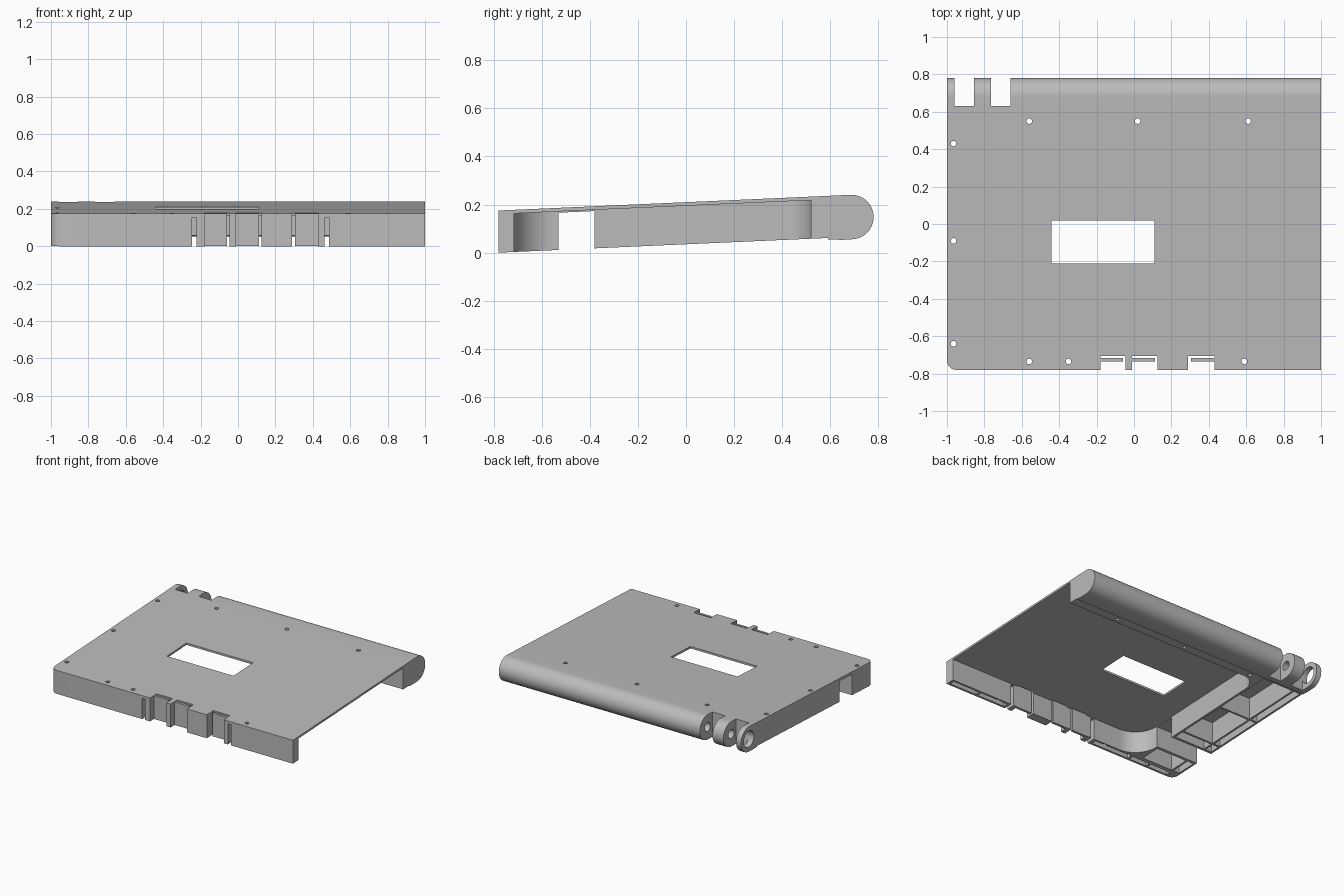
import bpy, bmesh, math
from mathutils import Vector

cube = bpy.data.objects.get("Cube")
if cube:
    bpy.data.objects.remove(cube, do_unlink=True)

grey = bpy.data.materials.new("matte grey")
grey.use_nodes = True
GREY = (0.5, 0.5, 0.5, 1)
grey.diffuse_color = GREY
grey.node_tree.nodes["Principled BSDF"].inputs["Base Color"].default_value = GREY

FRONT, SLOPE = -0.78, 0.0445   # the whole shell rises towards the back


def arc(cx, cy, r, a0, a1, n=10):
    return [(cx + r * math.cos(math.radians(a0 + (a1 - a0) * i / n)),
             cy + r * math.sin(math.radians(a0 + (a1 - a0) * i / n))) for i in range(n + 1)]


def rect(x0, x1, y0, y1):
    return [(x0, y0), (x1, y0), (x1, y1), (x0, y1)]


def prisms(name, parts, axis="z"):
    """Object made of prisms; each part is (outline, low, high)."""
    bm = bmesh.new()
    for pts, lo, hi in parts:
        put = (lambda p, h: (p[0], p[1], h)) if axis == "z" else (lambda p, h: (h, p[0], p[1]))
        a = [bm.verts.new(put(p, lo)) for p in pts]
        b = [bm.verts.new(put(p, hi)) for p in pts]
        bm.faces.new(a[::-1])
        bm.faces.new(b)
        for i in range(len(pts)):
            j = (i + 1) % len(pts)
            bm.faces.new((a[i], a[j], b[j], b[i]))
    bmesh.ops.recalc_face_normals(bm, faces=bm.faces)
    me = bpy.data.meshes.new(name)
    bm.to_mesh(me)
    bm.free()
    me.materials.append(grey)
    ob = bpy.data.objects.new(name, me)
    bpy.context.collection.objects.link(ob)
    return ob


def cut(ob, parts, axis="z"):
    """Subtract prisms from an object and remove the cutter."""
    tool = prisms("cutter", parts, axis)
    tool.hide_render = True
    mod = ob.modifiers.new("cut", "BOOLEAN")
    mod.operation, mod.solver, mod.object = "DIFFERENCE", "EXACT", tool
    bpy.context.view_layer.update()
    new = bpy.data.meshes.new_from_object(ob.evaluated_get(bpy.context.evaluated_depsgraph_get()))
    ob.modifiers.clear()
    ob.data = new
    bpy.data.objects.remove(tool, do_unlink=True)


def tilt(ob):
    for v in ob.data.vertices:
        v.co.z += SLOPE * (v.co.y - FRONT)


def smooth(ob):
    bpy.ops.object.select_all(action="DESELECT")
    ob.select_set(True)
    bpy.context.view_layer.objects.active = ob
    bpy.ops.object.shade_smooth_by_angle(angle=math.radians(30))


# Shell: solid slab with one rounded corner
outline = arc(-0.95, FRONT + 0.05, 0.05, 180, 270, 6) + [(1, FRONT), (1, 0.59), (-1, 0.59)]
shell = prisms("shell", [(outline, 0, 0.175)])

# Open pocket underneath, with two rounded corners
pocket = (arc(-0.47, -0.535, 0.18, 180, 270) + [(1.1, -0.715), (1.1, 0.52)]
          + arc(-0.53, 0.40, 0.12, 90, 180))
cut(shell, [(pocket, -0.1, 0.16)])

# Ribbed cells in the side and front rails
cells = []
for y0, y1 in [(-0.70, -0.55), (-0.36, -0.285), (-0.27, 0.105), (0.12, 0.57)]:
    cells.append((rect(-0.985, -0.935, y0, y1), -0.1, 0.16))
    cells.append((rect(-0.92, -0.667, y0, y1), -0.1, 0.16))
for x0, x1 in [(-0.93, -0.76), (-0.745, -0.6), (-0.585, -0.27), (0.51, 0.74), (0.755, 0.98)]:
    cells.append((rect(x0, x1, -0.765, -0.73), -0.1, 0.16))
cut(shell, cells)

# Side notch and window
cut(shell, [(rect(-1.1, -0.5, -0.53, -0.38), -0.1, 0.155),
            (rect(-0.44, 0.11, -0.21, 0.02), -0.1, 0.3)])

# Front recesses, through slots and screw holes
recesses = [(-0.18, -0.045), (-0.01, 0.125), (0.29, 0.43)]
holes = [(-0.56, 0.55), (0.02, 0.55), (0.61, 0.55), (-0.965, 0.43), (-0.965, -0.09),
         (-0.965, -0.64), (-0.56, -0.735), (-0.35, -0.735), (0.59, -0.735)]
cut(shell, [(rect(a, b, -0.9, -0.705), -0.1, 0.3) for a, b in recesses]
    + [(rect(x - 0.012, x + 0.012, -0.9, -0.69), -0.1, 0.155) for x in (-0.233, 0.475)]
    + [(arc(x, y, 0.015, 0, 330, 11), -0.1, 0.3) for x, y in holes])
tilt(shell)
smooth(shell)

# Button tabs standing in the recesses
for i, (x0, x1) in enumerate([(-0.18, -0.058), (-0.01, 0.113), (0.304, 0.43)]):
    tab = prisms("button_tab_%d" % (i + 1), [(rect(x0, x1, -0.735, -0.717), 0, 0.172)])
    tilt(tab)

# Hinge barrel along the back edge
CY, CZ, R = 0.6875, 0.148, 0.0925
profile = ([(0.59, 0.055), (0.65, 0.053)] + arc(CY, CZ, R, -90, 92, 24)
           + [(0.59, 0.175 + SLOPE * (0.59 - FRONT))])
hinge = prisms("hinge_barrel", [(profile, -1, 1)], "x")

# Gaps between the knuckles, then the pin bore
gap = rect(0.63, 0.9, -0.1, 0.4)
cut(hinge, [(gap, -0.96, -0.855), (gap, -0.765, -0.66)], "x")
cut(hinge, [(arc(CY, CZ, 0.06, 0, 345, 23), -1.1, -0.93),
            (arc(CY, CZ, 0.033, 0, 345, 23), -0.9, -0.58)], "x")
smooth(hinge)
